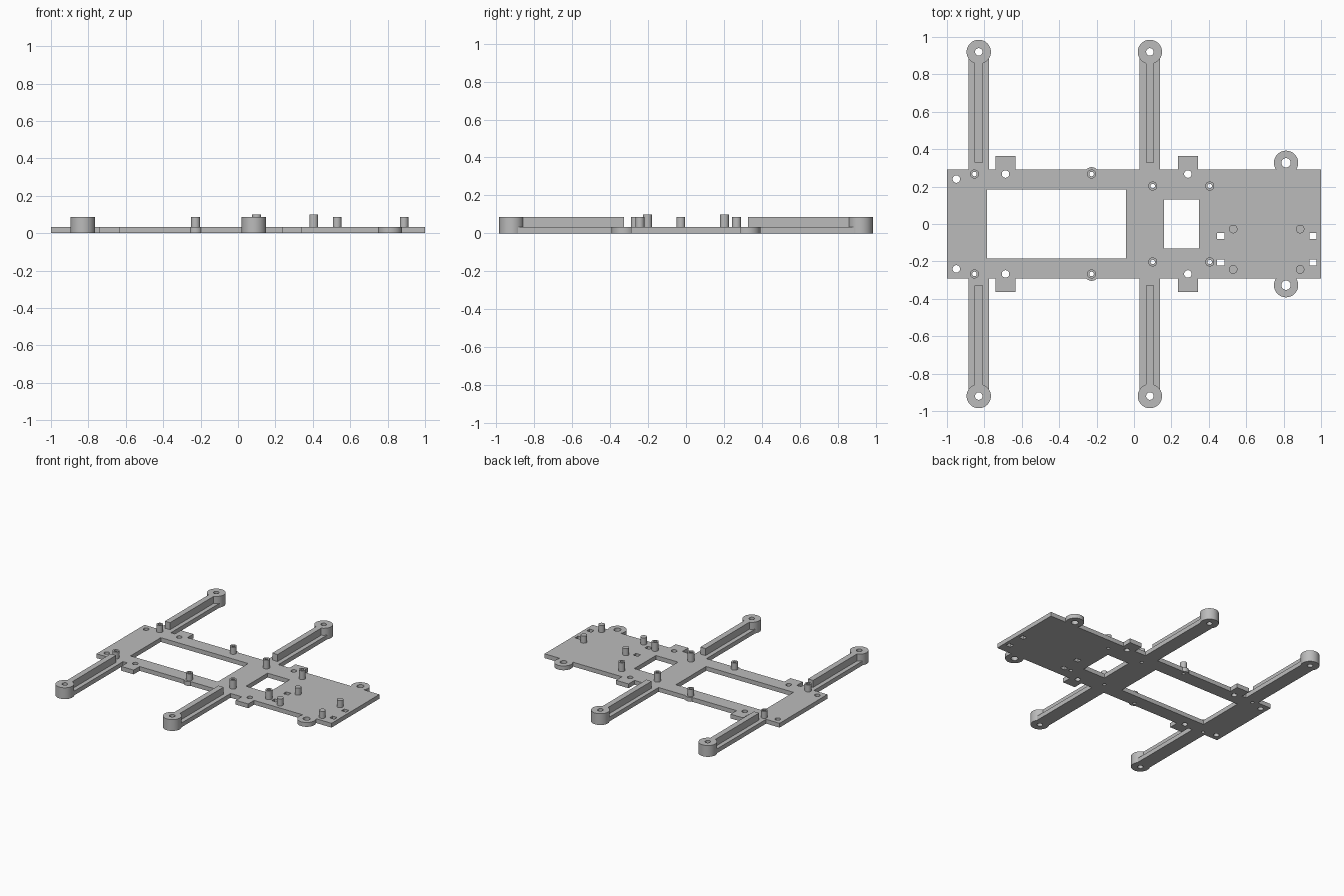
import bpy, bmesh
from mathutils import Matrix, Vector

if "Cube" in bpy.data.objects:
    bpy.data.objects.remove(bpy.data.objects["Cube"], do_unlink=True)

grey = bpy.data.materials.new("plain grey")
grey.use_nodes = True
colour = (0.5, 0.5, 0.5, 1)
grey.diffuse_color = colour
grey.node_tree.nodes["Principled BSDF"].inputs["Base Color"].default_value = colour

T = 0.033       # plate thickness
H = 0.087       # height of bosses, ribs and posts
SIDES = (-1, 1)


def new_object(name, bm):
    mesh = bpy.data.meshes.new(name)
    bm.to_mesh(mesh)
    bm.free()
    mesh.materials.append(grey)
    ob = bpy.data.objects.new(name, mesh)
    bpy.context.collection.objects.link(ob)
    return ob


def box(bm, x0, x1, y0, y1, z0, z1):
    y0, y1 = sorted((y0, y1))
    centre = Vector((x0 + x1, y0 + y1, z0 + z1)) / 2
    size = Matrix.Diagonal((x1 - x0, y1 - y0, z1 - z0, 1))
    bmesh.ops.create_cube(bm, size=1, matrix=Matrix.Translation(centre) @ size)


def cylinder(bm, x, y, r, z0, z1):
    bmesh.ops.create_cone(bm, cap_ends=True, segments=40, radius1=r, radius2=r,
                          depth=z1 - z0, matrix=Matrix.Translation((x, y, (z0 + z1) / 2)))


def tube(bm, x, y, r, hole, z0, z1):
    # Ring profile spun into a closed tube
    corners = [(hole, z0), (r, z0), (r, z1), (hole, z1)]
    verts = [bm.verts.new((x + a, y, z)) for a, z in corners]
    edges = [bm.edges.new((verts[i], verts[(i + 1) % 4])) for i in range(4)]
    bmesh.ops.spin(bm, geom=verts + edges, cent=(x, y, 0), axis=(0, 0, 1),
                   angle=6.283185307, steps=40, use_merge=True)
    bmesh.ops.remove_doubles(bm, verts=bm.verts, dist=0.00001)
    bmesh.ops.recalc_face_normals(bm, faces=bm.faces)


def boolean(target, tool, operation):
    mod = target.modifiers.new(operation.lower(), "BOOLEAN")
    mod.object, mod.operation = tool, operation
    mod.solver, mod.use_self = "EXACT", True
    tool.hide_render = True
    bpy.context.view_layer.objects.active = target
    bpy.ops.object.modifier_apply(modifier=mod.name)
    bpy.data.objects.remove(tool, do_unlink=True)


def smooth(ob):
    bpy.ops.object.select_all(action="DESELECT")
    ob.select_set(True)
    bpy.context.view_layer.objects.active = ob
    bpy.ops.object.shade_smooth_by_angle(angle=0.6)


ARMS = {"left": 0.085, "right": -0.83}
TABS = (-0.687, 0.288)
BOSS_Y, BOSS_R, HOLE = 0.92, 0.065, 0.02
# Hollow posts: x, y, top
POSTS = [(-0.853, 0.267, H), (-0.227, 0.267, H), (0.1, 0.203, 0.1), (0.405, 0.203, 0.1)]

# Flat frame: deck, arm bars, tabs and round lobes
deck = bmesh.new()
box(deck, -1, 1, -0.291, 0.291, 0, T)
frame = new_object("frame_plate", deck)
extra = bmesh.new()
for s in SIDES:
    for x in ARMS.values():
        box(extra, x - 0.055, x + 0.055, s * 0.25, s * 0.895, 0, T)
    for x in TABS:
        box(extra, x - 0.053, x + 0.053, s * 0.23, s * 0.363, 0, T)
    cylinder(extra, 0.813, s * 0.327, BOSS_R, 0, T)
    cylinder(extra, -0.227, s * 0.267, 0.037, 0, T)
boolean(frame, new_object("frame_additions", extra), "UNION")

# Windows, slots, screw holes and boss seats
cut = bmesh.new()
box(cut, -0.786, -0.043, -0.184, 0.184, -1, 1)
box(cut, 0.16, 0.348, -0.131, 0.131, -1, 1)
for x in (0.463, 0.957):
    for y in (-0.064, -0.206):
        box(cut, x - 0.02, x + 0.02, y - 0.017, y + 0.017, -1, 1)
for s in SIDES:
    for x in TABS:
        cylinder(cut, x, s * 0.267, HOLE, -1, 1)
    cylinder(cut, -0.95, s * 0.24, HOLE, -1, 1)
    cylinder(cut, 0.813, s * 0.327, HOLE + 0.005, -1, 1)
    for x, y, top in POSTS:
        cylinder(cut, x, s * y, 0.012, -1, 1)
    for x in ARMS.values():
        cylinder(cut, x, s * BOSS_Y, BOSS_R, -1, 1)
boolean(frame, new_object("frame_cutter", cut), "DIFFERENCE")
smooth(frame)

# Motor bosses and stiffening ribs on the arms
for s in SIDES:
    end = "back" if s > 0 else "front"
    for side, x in ARMS.items():
        bm = bmesh.new()
        tube(bm, x, s * BOSS_Y, BOSS_R, HOLE, 0, H)
        smooth(new_object(f"{end}_{side}_boss", bm))
        bm = bmesh.new()
        box(bm, x - 0.022, x + 0.022, s * 0.328, s * 0.86, T, H)
        new_object(f"{end}_{side}_rib", bm)

# Hollow screw posts
for i, (x, y, top) in enumerate(POSTS):
    for s in SIDES:
        bm = bmesh.new()
        tube(bm, x, s * y, 0.024, 0.012, T, top)
        smooth(new_object(f"screw_post_{'back' if s > 0 else 'front'}_{i + 1}", bm))

# Solid locating pegs
for x in (0.53, 0.888):
    for y in (-0.027, -0.243):
        bm = bmesh.new()
        cylinder(bm, x, y, 0.023, T, H)
        smooth(new_object("locating_peg", bm))
